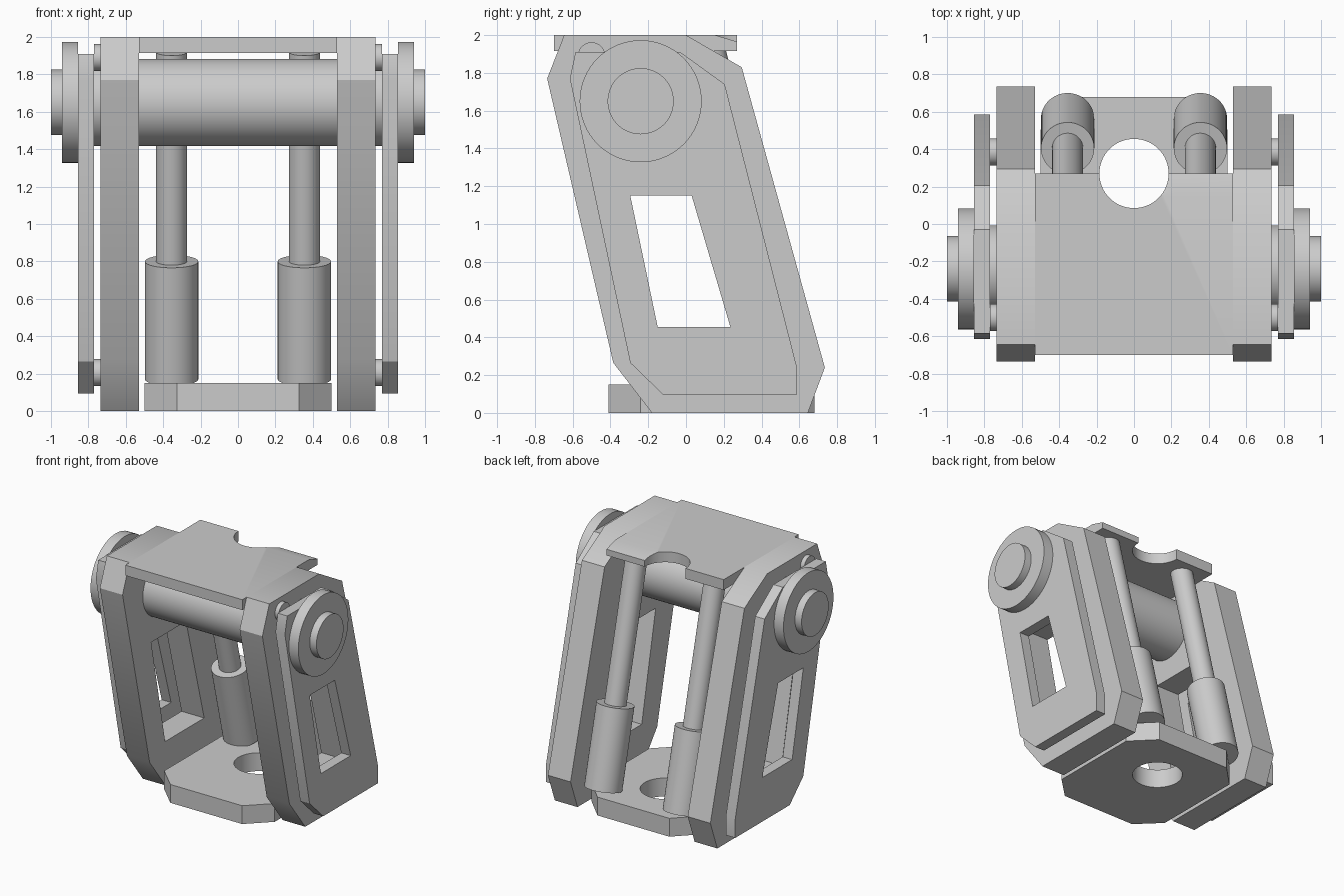
import bpy
import bmesh
import math
from mathutils import Matrix, Vector

if "Cube" in bpy.data.objects:
    bpy.data.objects.remove(bpy.data.objects["Cube"], do_unlink=True)

grey = bpy.data.materials.new("plain grey")
grey.use_nodes = True
COLOUR = (0.6, 0.6, 0.6, 1)
grey.diffuse_color = COLOUR
grey.node_tree.nodes["Principled BSDF"].inputs["Base Color"].default_value = COLOUR

# Local XY outline -> world YZ, thickness along world X
SIDEWAYS = Matrix(((0, 0, 1), (1, 0, 0), (0, 1, 0))).to_4x4()
FLAT = Matrix.Identity(4)


def add_object(name, mesh):
    obj = bpy.data.objects.new(name, mesh)
    bpy.context.collection.objects.link(obj)
    mesh.materials.clear()
    mesh.materials.append(grey)
    bpy.ops.object.select_all(action='DESELECT')
    obj.select_set(True)
    bpy.context.view_layer.objects.active = obj
    bpy.ops.object.shade_smooth_by_angle(angle=math.radians(30))
    return obj


def plate(name, outlines, low, high, frame):
    """Extrude an outline (further outlines are holes) between two levels."""
    curve = bpy.data.curves.new(name, 'CURVE')
    curve.dimensions = '2D'
    curve.fill_mode = 'BOTH'
    curve.extrude = (high - low) / 2
    for outline in outlines:
        spline = curve.splines.new('POLY')
        spline.points.add(len(outline) - 1)
        for point, (u, v) in zip(spline.points, outline):
            point.co = (u, v, 0, 1)
        spline.use_cyclic_u = True
    helper = bpy.data.objects.new(name + " helper", curve)
    bpy.context.collection.objects.link(helper)
    bpy.context.view_layer.update()
    mesh = bpy.data.meshes.new_from_object(helper)
    bpy.data.objects.remove(helper, do_unlink=True)
    mesh.transform(frame @ Matrix.Translation((0, 0, (low + high) / 2)))
    bm = bmesh.new()
    bm.from_mesh(mesh)
    bmesh.ops.remove_doubles(bm, verts=bm.verts, dist=0.0005)
    bmesh.ops.recalc_face_normals(bm, faces=bm.faces)
    bm.to_mesh(mesh)
    bm.free()
    return add_object(name, mesh)


def rod(name, start, end, radius):
    """Capped cylinder between two points."""
    start, end = Vector(start), Vector(end)
    axis = end - start
    frame = Matrix.Translation((start + end) / 2) @ axis.to_track_quat('Z', 'Y').to_matrix().to_4x4()
    bm = bmesh.new()
    bmesh.ops.create_cone(bm, cap_ends=True, segments=64, radius1=radius,
                          radius2=radius, depth=axis.length, matrix=frame)
    mesh = bpy.data.meshes.new(name)
    bm.to_mesh(mesh)
    bm.free()
    return add_object(name, mesh)


def arc(cx, cy, radius, start, end, steps):
    return [(cx + radius * math.cos(math.radians(start + (end - start) * i / steps)),
             cy + radius * math.sin(math.radians(start + (end - start) * i / steps)))
            for i in range(steps + 1)]


# Outlines in (y, z)
FRAME = [(-.645, 2), (-.735, 1.77), (-.385, .265), (-.18, 0),
         (.645, 0), (.735, .24), (.295, 1.83), (0, 2)]
FRAME_WINDOW = [(-.365, 1.24), (.085, 1.24), (.32, .36), (-.185, .36)]
COVER = [(-.585, 1.91), (-.615, 1.77), (-.295, .265), (-.12, .095),
         (.585, .095), (.585, .25), (.205, 1.74), (-.03, 1.91)]
COVER_WINDOW = [(-.295, 1.15), (.03, 1.15), (.235, .455), (-.15, .455)]
PIVOT_Y, PIVOT_Z = -.24, 1.65

for side, s in (("left", 1), ("right", -1)):
    # Thick side frame and thin outer cover
    plate(side + "_side_frame", [FRAME, FRAME_WINDOW], *sorted((s * .53, s * .735)), SIDEWAYS)
    plate(side + "_outer_cover", [COVER, COVER_WINDOW], *sorted((s * .77, s * .855)), SIDEWAYS)
    # Spacer pins between frame and cover
    for label, y, z in (("upper", -.5, 1.89), ("lower", .385, .205)):
        rod(f"{side}_{label}_pin", (s * .735, y, z), (s * .77, y, z), .072)
    # Pivot disc and hub
    rod(side + "_pivot_disc", (s * .855, PIVOT_Y, PIVOT_Z), (s * .94, PIVOT_Y, PIVOT_Z), .323)
    rod(side + "_pivot_hub", (s * .94, PIVOT_Y, PIVOT_Z), (s, PIVOT_Y, PIVOT_Z), .175)
    # Slanted piston
    rod(side + "_piston_sleeve", (s * .355, .562, .17), (s * .355, .405, .80), .1425)
    rod(side + "_piston_rod", (s * .355, .405, .80), (s * .355, .126, 1.92), .083)

# Pivot shaft across the frames
rod("pivot_shaft", (-.77, PIVOT_Y, PIVOT_Z), (.77, PIVOT_Y, PIVOT_Z), .233)

# Base with cut corners and a round hole
base = [(-.325, -.41), (.325, -.41), (.5, -.24), (.5, .505),
        (.325, .68), (-.325, .68), (-.5, .505), (-.5, -.24)]
plate("base_plate", [base, arc(0, .27, .185, 0, 360, 64)[:-1]], 0, .15, FLAT)

# Top plate with a round notch, sloping down at its left rear corner
top = [(-.53, .27), (-.53, -.70), (.53, -.70), (.53, .27)] + arc(0, .27, .185, 0, -180, 32)
top_plate = plate("top_plate", [top], 1.915, 2, FLAT)
SLOPE_Y = .155
bm = bmesh.new()
bm.from_mesh(top_plate.data)
bmesh.ops.bisect_plane(bm, geom=bm.verts[:] + bm.edges[:] + bm.faces[:],
                       plane_co=(0, SLOPE_Y, 0), plane_no=(0, 1, 0))
for vert in bm.verts:
    if vert.co.x > 0 and vert.co.y > SLOPE_Y and vert.co.z > 1.96:
        vert.co.z -= .3 * (vert.co.y - SLOPE_Y)
bm.to_mesh(top_plate.data)
bm.free()
